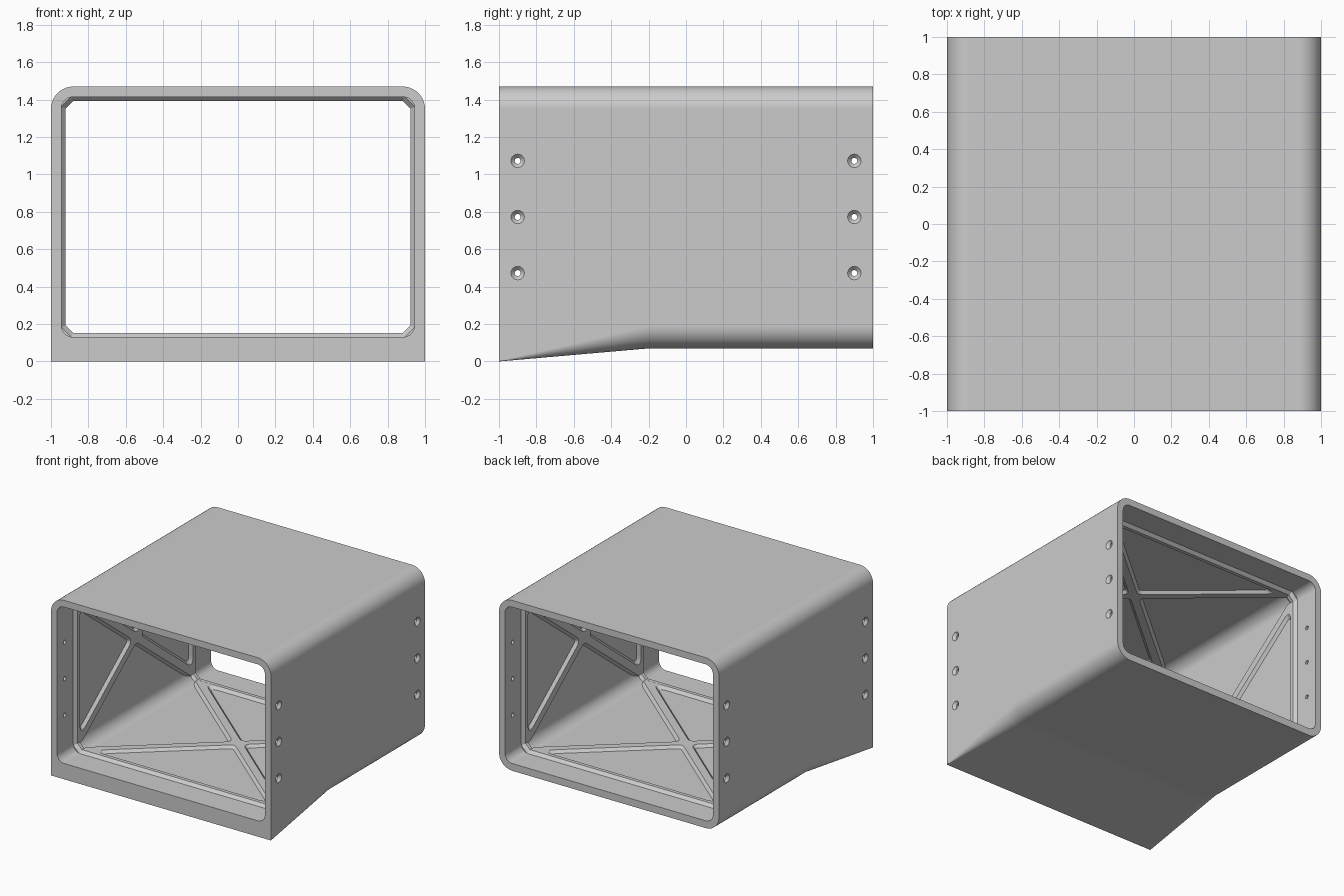
import bpy, bmesh, math
from mathutils import Vector, Matrix

if "Cube" in bpy.data.objects:
    bpy.data.objects.remove(bpy.data.objects["Cube"], do_unlink=True)

grey = bpy.data.materials.new("plain_grey")
grey.use_nodes = True
grey.diffuse_color = (0.6, 0.6, 0.6, 1)
grey.node_tree.nodes["Principled BSDF"].inputs["Base Color"].default_value = (0.6, 0.6, 0.6, 1)

IN_X, IN_Z, MID_Z = 0.945, 0.6425, 0.7725    # cavity half width, half height, centre
TOP, BASE = 1.47, 0.07
RIB = 0.023                                  # height of the ribs


def finish(name, bm):
    bmesh.ops.recalc_face_normals(bm, faces=bm.faces)
    mesh = bpy.data.meshes.new(name)
    bm.to_mesh(mesh)
    bm.free()
    mesh.materials.append(grey)
    obj = bpy.data.objects.new(name, mesh)
    bpy.context.collection.objects.link(obj)
    return obj


def loft(bm, sections, ring=True):
    """Skin equal-length loops; join last to first, or cap the ends."""
    loops = [[bm.verts.new(p) for p in s] for s in sections]
    pairs = list(zip(loops, loops[1:]))
    if ring:
        pairs.append((loops[-1], loops[0]))
    else:
        bm.faces.new(loops[0])
        bm.faces.new(loops[-1])
    for a, b in pairs:
        for i in range(len(a)):
            j = (i + 1) % len(a)
            bm.faces.new((a[i], a[j], b[j], b[i]))


def rounded(y, hx, z0, z1, r_low, r_high, steps=10):
    pts = []
    corners = ((1, 1, 0), (-1, 1, 90), (-1, -1, 180), (1, -1, 270))
    for sx, sz, start in corners:
        r = r_high if sz > 0 else r_low
        cx, cz = sx * (hx - r), (z1 - r if sz > 0 else z0 + r)
        for k in range(steps + 1):
            a = math.radians(start + 90 * k / steps)
            pts.append((cx + r * math.cos(a), y, cz + r * math.sin(a)))
    return pts


def cavity(y, r):
    return rounded(y, IN_X, MID_Z - IN_Z, MID_Z + IN_Z, r, r)


# Shell: the front lower lip drops to a square edge and blends to round corners
sections = []
for k in range(9):
    t = k / 8
    sections.append(rounded(-1 + 0.8 * t, 1, BASE * t, TOP, 0.002 + 0.118 * t, 0.12))
sections.append(rounded(1, 1, BASE, TOP, 0.12, 0.12))
sections += [cavity(1, 0.065), cavity(0.76, 0.065), cavity(0.74, 0.1),
             cavity(-0.74, 0.1), cavity(-0.76, 0.065), cavity(-1, 0.065)]
bm = bmesh.new()
loft(bm, sections)
shell = finish("shell", bm)

# Countersunk screw holes, three near each end of both sides
bm = bmesh.new()
for side in (-1, 1):
    for y in (-0.9, 0.9):
        for dz in (-0.3, 0, 0.3):
            loops = []
            for x, r in ((1.01, 0.046), (0.98, 0.016), (0.9, 0.016)):
                loops.append([(side * x, y + r * math.cos(i * math.tau / 24),
                               MID_Z + dz + r * math.sin(i * math.tau / 24)) for i in range(24)])
            loft(bm, loops, ring=False)
cutter = finish("hole_cutter", bm)
cutter.hide_render = True
cut = shell.modifiers.new("holes", "BOOLEAN")
cut.operation, cut.solver, cut.object = "DIFFERENCE", "EXACT", cutter
bpy.ops.object.select_all(action="DESELECT")
bpy.context.view_layer.objects.active = shell
shell.select_set(True)
bpy.ops.object.modifier_apply(modifier=cut.name)
bpy.data.objects.remove(cutter, do_unlink=True)
bpy.ops.object.shade_smooth_by_angle(angle=math.radians(30))
weighted = shell.modifiers.new("even_normals", "WEIGHTED_NORMAL")
weighted.keep_sharp = True
bpy.ops.object.modifier_apply(modifier=weighted.name)


# Frame ribs: bevelled rings with clipped corners, near both ends
def octagon(y, d):
    hx, hz, c = IN_X - d, IN_Z - d, 0.053 - 0.586 * d
    quarter = [(hx, hz - c), (hx - c, hz)]
    pts = []
    for sx, sz in ((1, 1), (-1, 1), (-1, -1), (1, -1)):
        part = quarter if sx * sz > 0 else quarter[::-1]
        pts += [(sx * x, y, MID_Z + sz * z) for x, z in part]
    return pts


for name, end in (("front_frame_rib", -1), ("back_frame_rib", 1)):
    bm = bmesh.new()
    profile = ((0.79, -0.02), (0.79, 0), (0.765, RIB), (0.735, RIB), (0.71, 0), (0.71, -0.02))
    loft(bm, [octagon(end * y, d) for y, d in profile])
    finish(name, bm)


# Cross ribs: a bevelled X on every wall with rounded pockets
def soften(points, radii, steps=6):
    out = []
    for i, (p, r) in enumerate(zip(points, radii)):
        p = Vector(p)
        a = (Vector(points[i - 1]) - p).normalized()
        b = (Vector(points[(i + 1) % len(points)]) - p).normalized()
        if r == 0:
            out.append(p)
            continue
        reach = r / math.tan(a.angle(b) / 2)
        for k in range(steps + 1):
            t = k / steps
            out.append(p + a * reach * (1 - t) ** 2 + b * reach * t ** 2)
    return out


def contours(U, V, w, edge, r):
    """Outline and two end pockets of the X for rib half width w."""
    L = math.hypot(U, V)
    a, b = w * L / U, w * L / V
    n = V * (U - b) / U
    half = [(U, -V), (U, -n), (b, 0), (U, n), (U, V)]
    outline = half + [(-u, -v) for u, v in half]
    shapes = [soften(outline, [0, 0, r, 0, 0] * 2)]
    for s in (-1, 1):
        c = U * (edge - a) / V
        shapes.append(soften([(0, s * a), (c, s * edge), (-c, s * edge)], [r] * 3))
    return shapes


def cross_rib(name, half, u_axis, w_axis, origin):
    bm = bmesh.new()
    U, V = half - 0.06, 0.75
    low = contours(U, V, 0.05, 0.71, 0.03)
    high = contours(U, V, 0.03, 0.735, 0.05)
    rims = ([], [])
    for lo, hi in zip(low, high):
        lv = [bm.verts.new((p.x, p.y, 0)) for p in lo]
        hv = [bm.verts.new((p.x, p.y, RIB - 0.0005)) for p in hi]
        for i in range(len(lv)):
            j = (i + 1) % len(lv)
            bm.faces.new((lv[i], lv[j], hv[j], hv[i]))
            rims[0].append(bm.edges.get((lv[i], lv[j])))
            rims[1].append(bm.edges.get((hv[i], hv[j])))
    for edges in rims:
        bmesh.ops.triangle_fill(bm, edges=edges, use_beauty=True)
    frame = Matrix((u_axis, (0, 1, 0), w_axis)).transposed().to_4x4()
    bm.transform(Matrix.Translation(origin) @ frame)
    finish(name, bm)


X, Z = Vector((1, 0, 0)), Vector((0, 0, 1))
middle = Z * MID_Z
cross_rib("floor_cross_rib", IN_X, X, Z, middle - Z * IN_Z)
cross_rib("ceiling_cross_rib", IN_X, X, -Z, middle + Z * IN_Z)
cross_rib("right_cross_rib", IN_Z, Z, X, middle - X * IN_X)
cross_rib("left_cross_rib", IN_Z, Z, -X, middle + X * IN_X)
